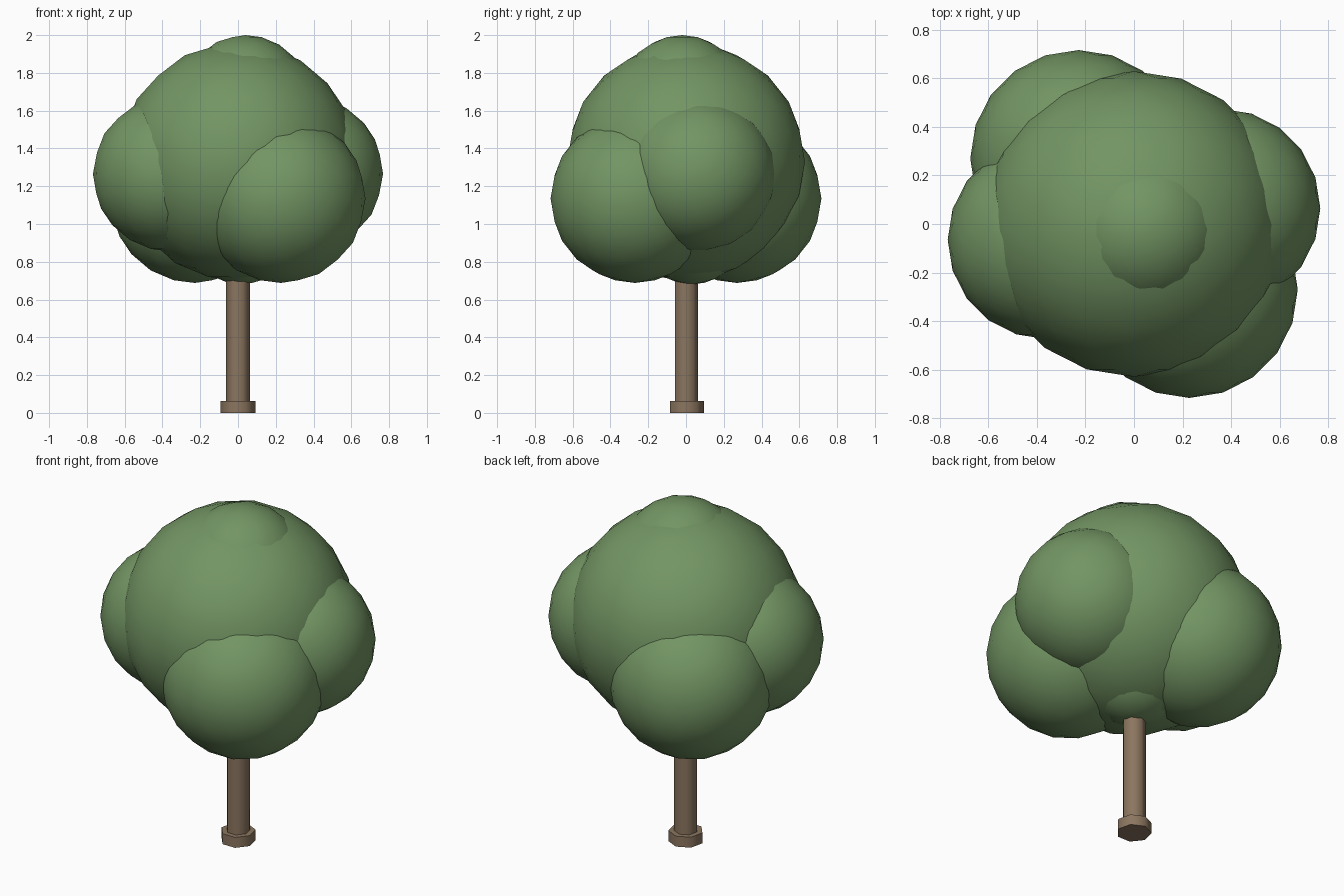
import bpy
import math

default_cube = bpy.data.objects.get("Cube")
if default_cube:
    bpy.data.objects.remove(default_cube, do_unlink=True)


def make_material(name, color):
    mat = bpy.data.materials.new(name)
    mat.use_nodes = True
    mat.diffuse_color = (*color, 1)
    mat.node_tree.nodes["Principled BSDF"].inputs["Base Color"].default_value = (*color, 1)
    return mat


leaf_green = make_material("leaf green", (0.17, 0.30, 0.125))
bark_brown = make_material("bark brown", (0.26, 0.18, 0.115))


def finish(name, mat):
    obj = bpy.context.object
    obj.name = name
    obj.data.materials.append(mat)
    return obj


def leaf_ball(name, center, radius):
    bpy.ops.mesh.primitive_ico_sphere_add(subdivisions=3, radius=radius, location=center)
    bpy.ops.object.shade_smooth()
    finish(name, leaf_green)


def post(name, radius, bottom, top):
    bpy.ops.mesh.primitive_cylinder_add(vertices=7, radius=radius, depth=top - bottom,
                                        location=(0, 0, (bottom + top) / 2))
    bpy.ops.object.shade_smooth_by_angle(angle=math.radians(60))
    finish(name, bark_brown)


# Trunk and its foot
post("trunk", 0.064, 0.03, 1.0)
post("trunk_foot", 0.095, 0, 0.062)

# Central crown with small balls above and below
leaf_ball("crown_center", (0, 0, 1.33), 0.63)
leaf_ball("crown_top", (0.04, -0.02, 1.66), 0.34)
leaf_ball("crown_bottom", (0.02, 0.03, 0.98), 0.30)

# Side balls in pairs, each turned half a circle about the trunk
for sign, side, end in ((1, "left", "front"), (-1, "right", "back")):
    leaf_ball(f"crown_{side}", (sign * 0.358, sign * 0.065, 1.265), 0.41)
    leaf_ball(f"crown_{end}", (sign * 0.228, sign * -0.27, 1.135), 0.447)
